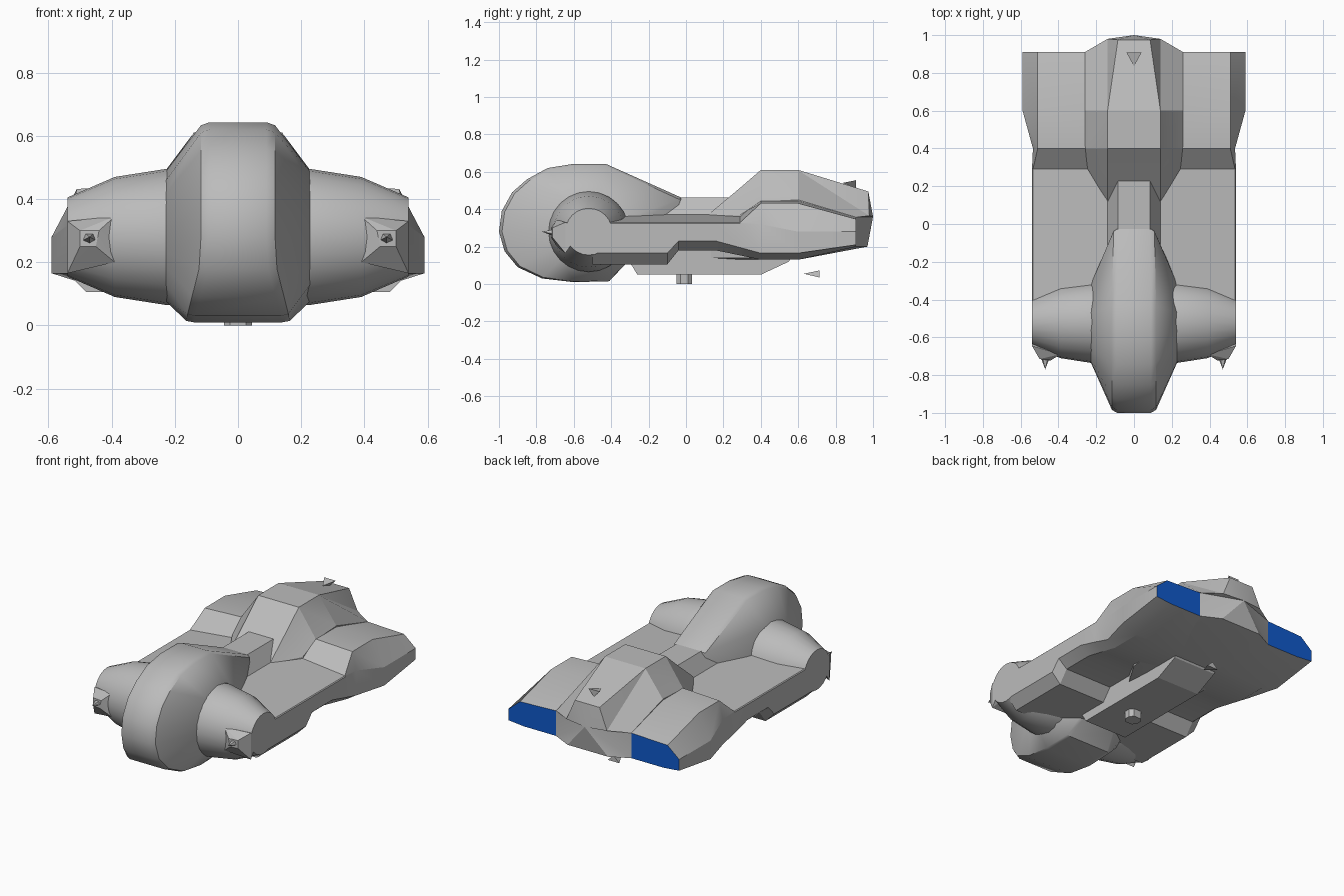
import bpy, bmesh, math
from mathutils import Vector

if "Cube" in bpy.data.objects:
    bpy.data.objects.remove(bpy.data.objects["Cube"])


def material(name, rgb):
    m = bpy.data.materials.new(name)
    m.diffuse_color = (*rgb, 1)
    m.use_nodes = True
    m.node_tree.nodes["Principled BSDF"].inputs["Base Color"].default_value = m.diffuse_color
    return m


GREY = material("hull grey", (0.5, 0.5, 0.5))
BLUE = material("engine blue", (0.005, 0.1, 0.6))


def finish(name, bm, angle=30):
    bmesh.ops.remove_doubles(bm, verts=bm.verts, dist=0.0005)
    bmesh.ops.recalc_face_normals(bm, faces=bm.faces)
    me = bpy.data.meshes.new(name)
    bm.to_mesh(me)
    bm.free()
    ob = bpy.data.objects.new(name, me)
    bpy.context.collection.objects.link(ob)
    me.materials.append(GREY)
    me.materials.append(BLUE)
    bpy.ops.object.select_all(action='DESELECT')
    ob.select_set(True)
    bpy.context.view_layer.objects.active = ob
    bpy.ops.object.shade_smooth_by_angle(angle=math.radians(angle))
    return ob


def loft(rings, tip=None):
    """Bridge equal-length rings; close the ends flat, or the last with a fan to tip."""
    bm = bmesh.new()
    vs = [[bm.verts.new(p) for p in r] for r in rings]
    n = len(vs[0])
    for a, b in zip(vs, vs[1:]):
        for i in range(n):
            j = (i + 1) % n
            bm.faces.new((a[i], a[j], b[j], b[i]))
    bm.faces.new(vs[0])
    if tip:
        t = bm.verts.new(tip)
        for i in range(n):
            bm.faces.new((vs[-1][i], vs[-1][(i + 1) % n], t))
    else:
        bm.faces.new(vs[-1])
    return bm


def hull(name, pts):
    bm = bmesh.new()
    for p in pts:
        bm.verts.new(p)
    bmesh.ops.convex_hull(bm, input=bm.verts)
    return finish(name, bm, 10)


def both(half):
    """Half section (x >= 0) to a full symmetric ring."""
    return half + [(-x, y, z) for x, y, z in reversed(half)]


# Rounded nose pod: rim outline shrinking to a circle on each flank
rim = [(-1, .28), (-.985, .39), (-.93, .49), (-.85, .56), (-.74, .62), (-.6, .643),
       (-.43, .643), (-.02, .46), (-.02, .33), (-.33, .1), (-.41, .015), (-.6, .01),
       (-.77, .03), (-.9, .09), (-.97, .175)]
C = Vector((-.52, .28))


def nose_ring(side, t):
    ring = []
    for y, z in rim:
        d = Vector((y, z)) - C
        q = C + d.normalized() * (d.length * (1 - t) + .21 * t)
        x0 = .09 + .05 * min(1, max(0, (.2 - z) / .19))
        if y > -.1:
            x0 = .08
        s = .11 - .09 if t > 0 else 0
        x = x0 + s + (.23 - x0 - s) * t
        ring.append((side * x, q.x, q.y))
    return ring


finish("nose_pod", loft([nose_ring(-1, t) for t in (1, .06, 0)]
                        + [nose_ring(1, t) for t in (0, .06, 1)]), 35)

# Side engines, intake fairings and spikes
for s in (-1, 1):
    rings = []
    for x, r in ((.15, .215), (.23, .215), (.39, .19), (.54, .125)):
        rings.append([(s * x, -.52 + r * math.cos(a), .28 + r * math.sin(a))
                      for a in [k * math.tau / 24 for k in range(24)]])
    finish("side_engine", loft(rings), 40)
    hull("intake_fairing", [(s * x, y, z) for x, y, z in (
        (.39, -.69, .345), (.39, -.69, .2), (.45, -.722, .25), (.5, -.715, .25),
        (.44, -.722, .3), (.5, -.715, .3), (.54, -.645, .33), (.54, -.645, .165),
        (.42, -.55, .3), (.54, -.55, .3))])
    hull("spike", [(s * .47, -.77, .28)] + [(s * .47 + dx, -.69, .275 + dz) for dx, dz in (
        (-.03, -.01), (.03, -.01), (.018, .02), (-.018, .02), (0, -.025))])

# Side hulls: y, inner x, inner z, shoulder x z, outer x, upper z, lower z, bottom z
stations = [
    (-.5, .1, .375, .535, .33, .54, .325, .165, .105),
    (-.1, .1, .375, .535, .33, .54, .325, .165, .105),
    (-.04, .1, .375, .535, .33, .54, .325, .23, .18),
    (.16, .1, .375, .535, .33, .54, .325, .23, .18),
    (.29, .1, .375, .535, .33, .54, .325, .195, .153),
    (.4, .1, .45, .51, .432, .535, .32, .165, .13),
    (.6, .1, .45, .51, .432, .59, .28, .165, .13),
    (.91, .26, .357, .51, .347, .59, .28, .21, .2)]
for s in (-1, 1):
    rings = []
    for y, xi, zi, xs, zs, xo, zh, zl, zb in stations:
        rings.append([(s * x, y, z) for x, z in
                      ((xi, zi), (xs, zs), (xo, zh), (xo, zl), (.48, zb), (xi, zb))])
    bm = loft(rings)
    # Glowing exhaust inset in the rear cap
    bm.faces.ensure_lookup_table()
    cap = bm.faces[-1]
    bmesh.ops.inset_individual(bm, faces=[cap], thickness=.007)
    cap.material_index = 1
    finish("side_hull", bm, 20)

# Central spine between nose and cabin
finish("spine", loft([both([(.085, y, .463), (.14, y, .37), (.14, y, .15)])
                      for y in (-.4, .3)]), 15)

# Cabin and tail: top, upper flank, side and bottom points per section
cabin = []
for y, zt, xs, zs in ((.12, .372, .142, .365), (.29, .515, .245, .37),
                      (.4, .61, .26, .44), (.6, .61, .26, .45)):
    cabin.append(both([(.14, y, zt), (.141, y, zt - .002), (xs, y, zs),
                       (xs, y, .14), (.14, y, .13)]))
cabin.append(both([(.085, .975, .495), (.14, .98, .365), (.26, .91, .357),
                   (.26, .91, .2), (.14, .97, .2)]))
finish("cabin", loft(cabin, (0, 1.0, .36)), 15)

# Belly keel and its peg
finish("keel", loft([both([(.15, y1, .2), (.15, y0, z0)]) for y1, y0, z0 in (
    (-.4, -.29, .1), (-.3, -.26, .05), (.4, .4, .05), (.6, .55, .12))]), 15)
hull("belly_peg", [(x, y, z) for z in (0, .08)
                   for x, y in ((-.045, -.03), (-.025, -.052), (.025, -.052), (.045, -.03),
                                (.045, .01), (.025, .032), (-.025, .032), (-.045, .01))])

# Small pointed fins above and below the tail
hull("top_fin", [(0, .835, .54), (-.04, .908, .555), (.04, .908, .555), (0, .908, .515)])
hull("bottom_fin", [(0, .63, .055), (-.04, .715, .035), (.04, .715, .035), (0, .715, .073)])
